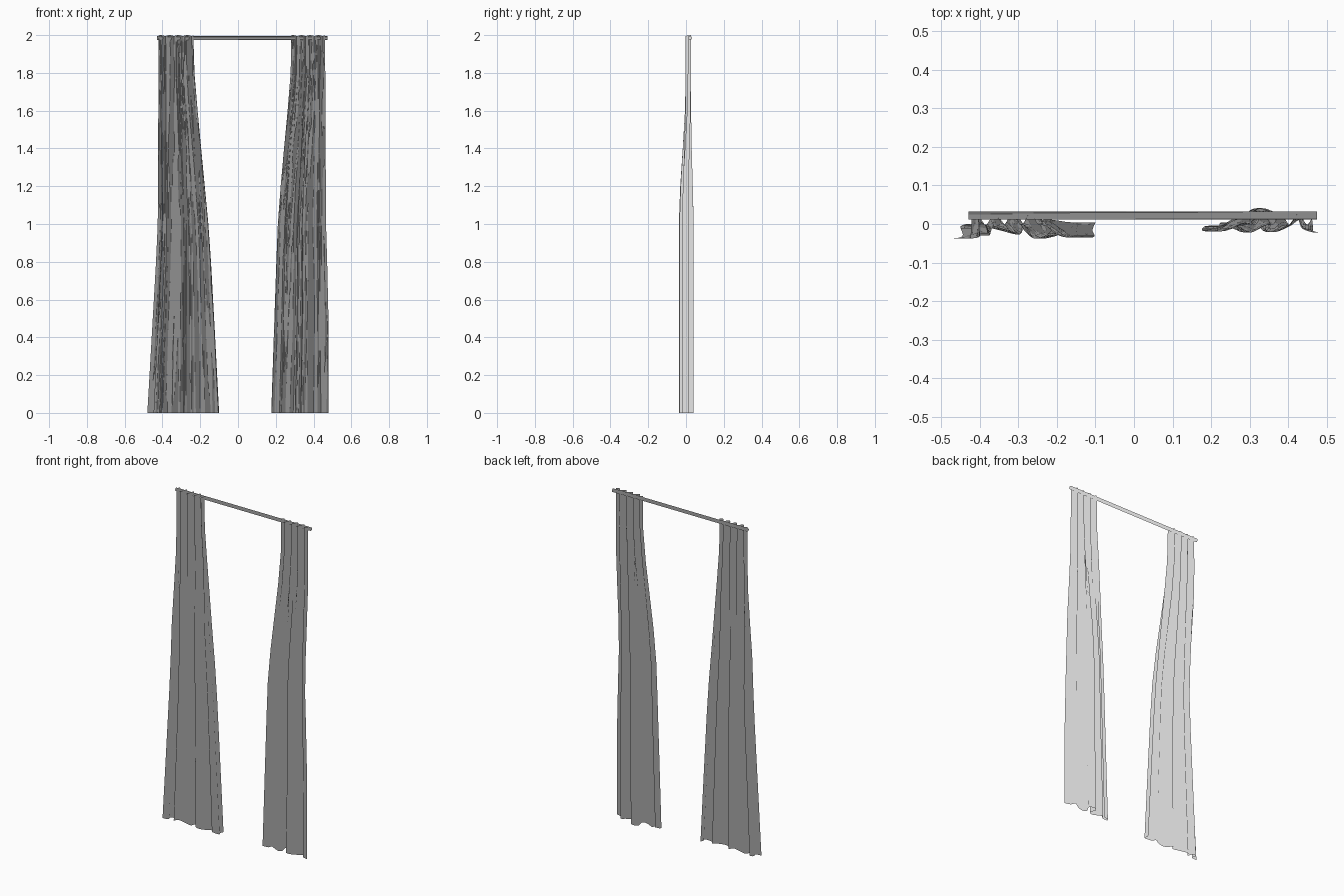
import bpy, bmesh, math
from mathutils import Matrix, Vector

cube = bpy.data.objects.get("Cube")
if cube:
    bpy.data.objects.remove(cube, do_unlink=True)

fabric = bpy.data.materials.new("light_grey")
fabric.use_nodes = True
grey = (0.8, 0.8, 0.8, 1.0)
fabric.diffuse_color = grey
fabric.node_tree.nodes["Principled BSDF"].inputs["Base Color"].default_value = grey


def finish(bm, name):
    """Make the object, with one shared sideways normal for even, flat shading."""
    for face in bm.faces:
        face.smooth = True
    mesh = bpy.data.meshes.new(name)
    bm.to_mesh(mesh)
    bm.free()
    mesh.materials.append(fabric)
    mesh.normals_split_custom_set_from_vertices([(1, 0, 0)] * len(mesh.vertices))
    bpy.context.collection.objects.link(bpy.data.objects.new(name, mesh))


def smooth_path(points, steps=4):
    """Rounded path through the given points (Catmull-Rom)."""
    p = [Vector(q) for q in points]
    p = [p[0]] + p + [p[-1]]
    path = []
    for a, b, c, d in zip(p, p[1:], p[2:], p[3:]):
        for i in range(steps):
            t = i / steps
            path.append(0.5 * (2 * b + (c - a) * t + (2 * a - 5 * b + 4 * c - d) * t ** 2
                               + (3 * b - a - 3 * c + d) * t ** 3))
    return path + [p[-1]]


def curtain(name, hem, edges, folds):
    """Loft the hem fold pattern upwards between the two side edges."""
    path = smooth_path(hem)
    left, right = edges[0][1:]
    bm = bmesh.new()
    rows = []
    for z, lo, hi in edges:
        t = min(max((z - 1.0) / 0.75, 0), 1)
        gather = t * t * (3 - 2 * t)
        row = []
        for q in path:
            f = (q.x - left) / (right - left)
            wave = math.sin(math.tau * folds * f)
            y = q.y * (1 - gather) + (0.012 + 0.014 * wave) * gather
            # slightly scalloped heading along the top
            height = z - 0.002 * (1 - wave) if z == 2 else z
            row.append(bm.verts.new((lo + f * (hi - lo), y, height)))
        rows.append(row)
    for low, high in zip(rows, rows[1:]):
        for i in range(len(low) - 1):
            bm.faces.new((low[i], low[i + 1], high[i + 1], high[i]))
    finish(bm, name)


# Right curtain, with curled side hems
curtain("right_curtain",
        [(-.48, -.038), (-.445, -.032), (-.45, -.006), (-.425, -.002), (-.41, -.03),
         (-.395, -.008), (-.35, -.016), (-.30, -.027), (-.285, -.004), (-.265, -.028),
         (-.24, -.038), (-.20, -.03), (-.17, -.012), (-.15, -.031), (-.104, -.034),
         (-.108, -.016), (-.10, .004)],
        [(0, -.48, -.10), (.4, -.457, -.121), (.8, -.434, -.143), (1, -.425, -.157),
         (1.2, -.424, -.176), (1.4, -.423, -.195), (1.6, -.422, -.214),
         (1.78, -.421, -.229), (1.9, -.42, -.234), (2, -.42, -.235)], 4)

# Left curtain, with a curled inner hem and one deep fold pushed to the back
curtain("left_curtain",
        [(.21, -.004), (.184, -.006), (.178, -.018), (.215, -.016), (.225, .004),
         (.245, -.006), (.285, -.022), (.305, -.008), (.297, .03), (.32, .041),
         (.348, .03), (.33, -.012), (.36, -.021), (.40, -.006), (.43, .012),
         (.445, -.012), (.48, -.022)],
        [(0, .175, .48), (.45, .19, .48), (.8, .202, .472), (1, .21, .466),
         (1.2, .225, .465), (1.4, .243, .464), (1.6, .262, .463), (1.8, .278, .462),
         (1.9, .28, .461), (2, .28, .46)], 4)

# Curtain rod
bm = bmesh.new()
bmesh.ops.create_cone(bm, cap_ends=True, segments=16, radius1=.01, radius2=.01, depth=.905,
                      matrix=Matrix.Translation((.0225, .022, 1.985))
                      @ Matrix.Rotation(math.pi / 2, 4, 'Y'))
finish(bm, "curtain_rod")
